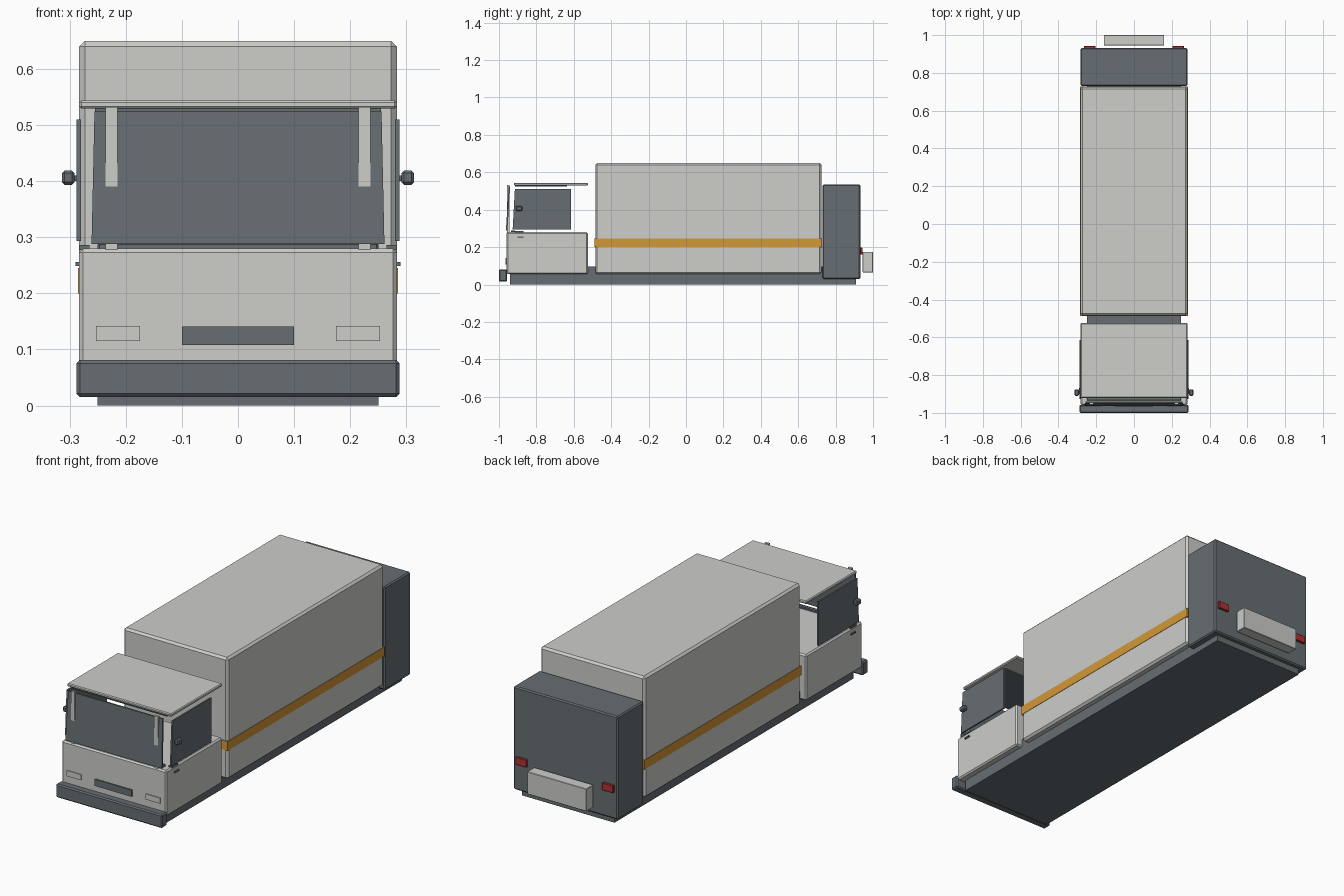
import bpy, bmesh

if "Cube" in bpy.data.objects:
    bpy.data.objects.remove(bpy.data.objects["Cube"], do_unlink=True)


def material(name, rgb):
    m = bpy.data.materials.new(name)
    m.use_nodes = True
    m.diffuse_color = (*rgb, 1)
    m.node_tree.nodes["Principled BSDF"].inputs["Base Color"].default_value = (*rgb, 1)
    return m


LIGHT = material("light grey paint", (0.61, 0.61, 0.59))
DARK = material("slate grey", (0.135, 0.155, 0.17))
ORANGE = material("orange stripe", (0.65, 0.31, 0.04))
RED = material("red lamp", (0.45, 0.03, 0.035))


def box(name, x, y, z, mat, bevel=0.0, shape=None):
    """Box between ranges; shape(co) may move the corners before bevelling."""
    bm = bmesh.new()
    bmesh.ops.create_cube(bm, size=1)
    for v in bm.verts:
        for i, (lo, hi) in enumerate((x, y, z)):
            v.co[i] = hi if v.co[i] > 0 else lo
    if shape:
        for v in bm.verts:
            shape(v.co)
    if bevel:
        bmesh.ops.bevel(bm, geom=bm.edges[:], offset=bevel, segments=1,
                        affect='EDGES', profile=0.5)
    bmesh.ops.recalc_face_normals(bm, faces=bm.faces[:])
    me = bpy.data.meshes.new(name)
    bm.to_mesh(me)
    bm.free()
    me.materials.append(mat)
    ob = bpy.data.objects.new(name, me)
    bpy.context.collection.objects.link(ob)
    return ob


def wide(name, half, y, z, mat, bevel=0.0, shape=None):
    return box(name, (-half, half), y, z, mat, bevel, shape)


def pair(name, x, y, z, mat, bevel=0.0, shape=None):
    """Same part on both sides."""
    box("left_" + name, x, y, z, mat, bevel, shape)
    box("right_" + name, (-x[1], -x[0]), y, z, mat, bevel, shape)


# Chassis and cargo body
wide("chassis", 0.25, (-0.94, 0.91), (0, 0.095), DARK)
wide("cargo_body", 0.283, (-0.485, 0.725), (0.055, 0.65), LIGHT, 0.01)
wide("side_stripe", 0.285, (-0.488, 0.728), (0.2, 0.245), ORANGE)

# Rear compartment with lamps and step box
wide("rear_compartment", 0.283, (0.73, 0.932), (0.03, 0.535), DARK, 0.006)
pair("rear_lamp", (0.205, 0.265), (0.93, 0.943), (0.16, 0.197), RED, 0.002)
wide("rear_step_box", 0.16, (0.945, 1.0), (0.065, 0.175), LIGHT, 0.002)

# Cab lower shell and front details
wide("cab_base", 0.283, (-0.96, -0.525), (0.055, 0.28), LIGHT, 0.007)
wide("front_bumper", 0.288, (-1.0, -0.957), (0.015, 0.081), DARK, 0.006)
wide("front_grille", 0.1, (-0.966, -0.958), (0.108, 0.141), DARK)
pair("headlamp", (0.175, 0.253), (-0.965, -0.958), (0.115, 0.142), LIGHT)
pair("door_handle", (0.28, 0.29), (-0.9, -0.868), (0.249, 0.256), DARK)


# Cab glass, leaning slightly inwards at the top
def lean_screen(co):
    if co.z > 0.4:
        co.y += 0.015
        co.x *= 0.98


def lean_door(co):
    if co.z > 0.4 and co.y < -0.8:
        co.y += 0.012


wide("windscreen", 0.261, (-0.963, -0.955), (0.288, 0.524), DARK, 0, lean_screen)
pair("side_window", (0.28, 0.288), (-0.927, -0.615), (0.293, 0.51), DARK, 0, lean_door)
pair("front_post", (0.215, 0.236), (-0.9565, -0.945), (0.278, 0.532), LIGHT)
wide("windscreen_sill", 0.25, (-0.935, -0.915), (0.277, 0.29), DARK, 0.003)
pair("window_foot", (0.265, 0.283), (-0.915, -0.87), (0.277, 0.286), DARK)

# Cab roof
wide("cab_roof", 0.283, (-0.92, -0.525), (0.529, 0.544), LIGHT, 0.004)
wide("roof_lining", 0.255, (-0.915, -0.635), (0.523, 0.53), DARK)

# Mirrors
pair("mirror_arm", (0.28, 0.296), (-0.9, -0.885), (0.4, 0.41), DARK)
pair("mirror", (0.291, 0.314), (-0.91, -0.875), (0.393, 0.419), DARK, 0.005)
